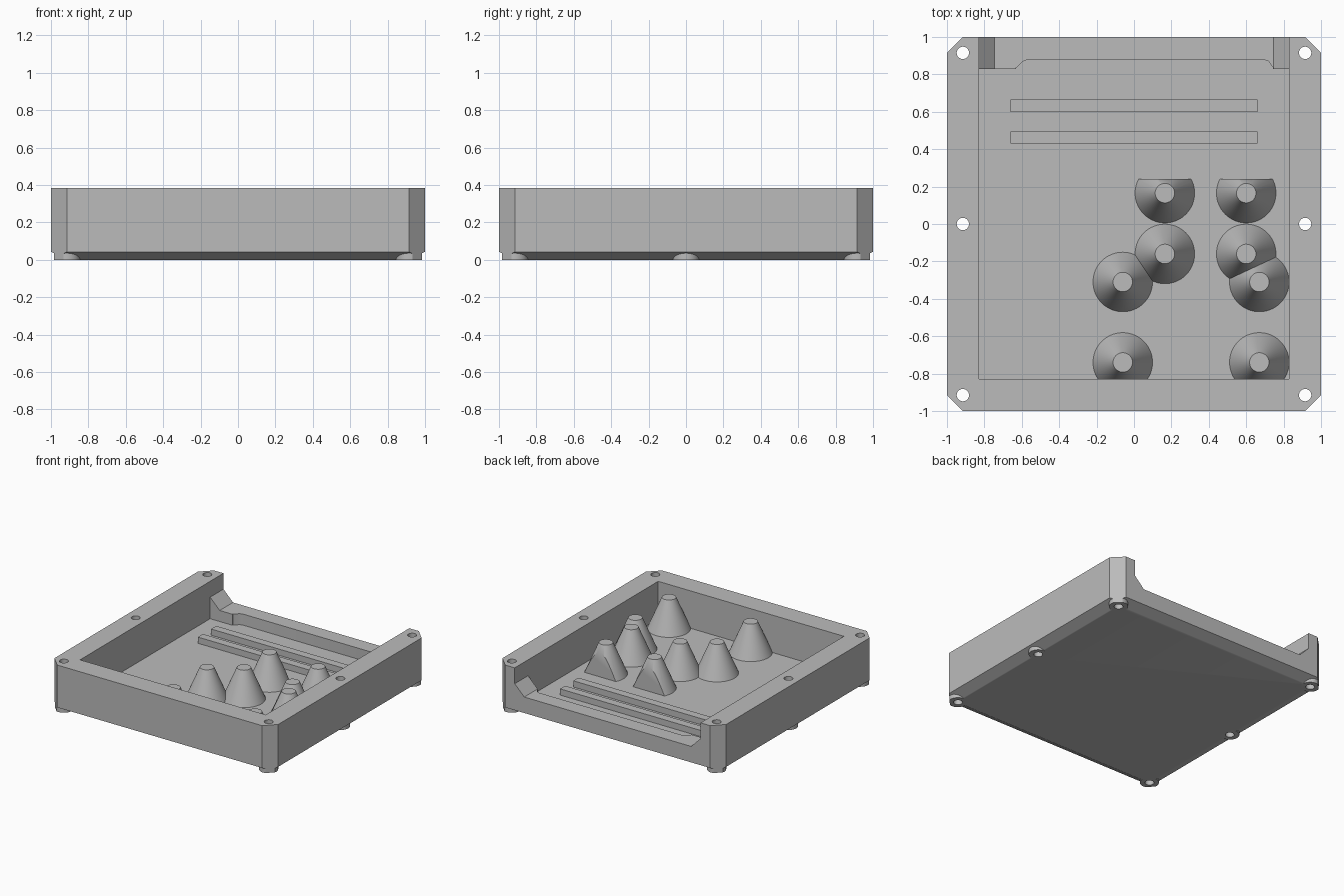
import bpy, bmesh, math
from mathutils import Vector

if "Cube" in bpy.data.objects:
    bpy.data.objects.remove(bpy.data.objects["Cube"])

TOP, FLOOR, LIP, SKIRT = 0.385, 0.083, 0.172, 0.043
INNER, HOLE = 0.83, 0.915

grey = bpy.data.materials.new("grey plastic")
grey.diffuse_color = (0.5, 0.5, 0.5, 1)
grey.use_nodes = True
grey.node_tree.nodes["Principled BSDF"].inputs["Base Color"].default_value = grey.diffuse_color


def finish(bm, name):
    bmesh.ops.recalc_face_normals(bm, faces=bm.faces)
    me = bpy.data.meshes.new(name)
    bm.to_mesh(me)
    bm.free()
    ob = bpy.data.objects.new(name, me)
    bpy.context.collection.objects.link(ob)
    me.materials.append(grey)
    return ob


def extrude(name, points, direction):
    """Solid made by sweeping a flat outline along a vector."""
    bm = bmesh.new()
    face = bm.faces.new([bm.verts.new(p) for p in points])
    new = bmesh.ops.extrude_face_region(bm, geom=[face])["geom"]
    verts = [v for v in new if isinstance(v, bmesh.types.BMVert)]
    bmesh.ops.translate(bm, verts=verts, vec=direction)
    return finish(bm, name)


def box(name, x0, x1, y0, y1, z0, z1):
    return extrude(name, [(x0, y0, z0), (x1, y0, z0), (x1, y1, z0), (x0, y1, z0)],
                   (0, 0, z1 - z0))


def round_post(name, x, y, z0, z1, r0, r1, sides=48):
    bm = bmesh.new()
    bmesh.ops.create_cone(bm, cap_ends=True, segments=sides, radius1=r0, radius2=r1,
                          depth=z1 - z0)
    bmesh.ops.translate(bm, verts=bm.verts, vec=(x, y, (z0 + z1) / 2))
    return finish(bm, name)


def smooth(ob):
    bpy.ops.object.select_all(action='DESELECT')
    bpy.context.view_layer.objects.active = ob
    ob.select_set(True)
    bpy.ops.object.shade_smooth_by_angle(angle=math.radians(30))


def combine(ob, tool, operation):
    bpy.context.view_layer.objects.active = ob
    mod = ob.modifiers.new("cut", 'BOOLEAN')
    mod.operation, mod.solver, mod.object = operation, 'EXACT', tool
    bpy.ops.object.modifier_apply(modifier=mod.name)
    bpy.data.objects.remove(tool)


# Tray block with sloped underside edges
bm = bmesh.new()
rings = [[bm.verts.new((sx * h, sy * h, z)) for sx, sy in ((-1, -1), (1, -1), (1, 1), (-1, 1))]
         for h, z in ((HOLE, 0), (1, SKIRT), (1, TOP))]
bm.faces.new(rings[0])
bm.faces.new(rings[2])
for a, b in zip(rings, rings[1:]):
    for i in range(4):
        j = (i + 1) % 4
        bm.faces.new((a[i], a[j], b[j], b[i]))
tray = finish(bm, "tray")

# Screw bosses under the rim
spots = [(sx * HOLE, y) for sx in (-1, 1) for y in (-HOLE, 0, HOLE)]
for x, y in spots:
    combine(tray, round_post("boss", x, y, 0, 0.15, 0.07, 0.07), 'UNION')

# Trimmed corners
c = 0.915
octagon = [(-1, -c), (-c, -1), (c, -1), (1, -c), (1, c), (c, 1), (-c, 1), (-1, c)]
combine(tray, extrude("corner_trim", [(x, y, -0.5) for x, y in octagon], (0, 0, 2)), 'INTERSECT')

# Main cavity
combine(tray, box("cavity", -INNER, INNER, -INNER, INNER, FLOOR, 0.6), 'DIFFERENCE')

# Rear opening with sloped lower corners
notch = [(-INNER, 0.6), (-INNER, LIP + 0.085), (-0.745, LIP),
         (0.745, LIP), (INNER, LIP + 0.085), (INNER, 0.6)]
combine(tray, extrude("rear_opening", [(x, INNER - 0.02, z) for x, z in notch], (0, 0.4, 0)),
        'DIFFERENCE')

# Shallow recess in the inner side of the rear lip
recess = [(-0.63, 0.8), (-0.63, 0.835), (-0.595, 0.868), (-0.575, 0.877), (0.7, 0.877),
          (0.72, 0.87), (0.742, 0.838), (0.742, 0.8)]
combine(tray, extrude("lip_recess", [(x, y, FLOOR) for x, y in recess], (0, 0, 0.15)),
        'DIFFERENCE')

# Screw holes
for x, y in spots:
    combine(tray, round_post("hole", x, y, -0.2, 0.6, 0.033, 0.033, 32), 'DIFFERENCE')
smooth(tray)

# Two ribs on the floor
for i, y in enumerate((0.43, 0.6)):
    box(f"floor_rib_{i + 1}", -0.66, 0.66, y, y + 0.065, FLOOR - 0.01, 0.133)

# Support cones; the rear pair have a flat back
cones = [(0.165, 0.165), (0.6, 0.165), (0.165, -0.16), (0.6, -0.16),
         (-0.06, -0.31), (0.67, -0.31), (-0.06, -0.74), (0.67, -0.74)]
for i, (x, y) in enumerate(cones):
    cone = round_post(f"support_cone_{i + 1}", x, y, FLOOR - 0.002, 0.335, 0.16, 0.052, 64)
    if y > 0:
        bm = bmesh.new()
        bm.from_mesh(cone.data)
        cut = bmesh.ops.bisect_plane(bm, geom=bm.verts[:] + bm.edges[:] + bm.faces[:],
                                     plane_co=Vector((0, 0.24, 0)), plane_no=Vector((0, 1, 0)),
                                     clear_outer=True)["geom_cut"]
        bmesh.ops.contextual_create(bm, geom=[e for e in cut if isinstance(e, bmesh.types.BMEdge)])
        bmesh.ops.recalc_face_normals(bm, faces=bm.faces)
        bm.to_mesh(cone.data)
        bm.free()
    smooth(cone)
